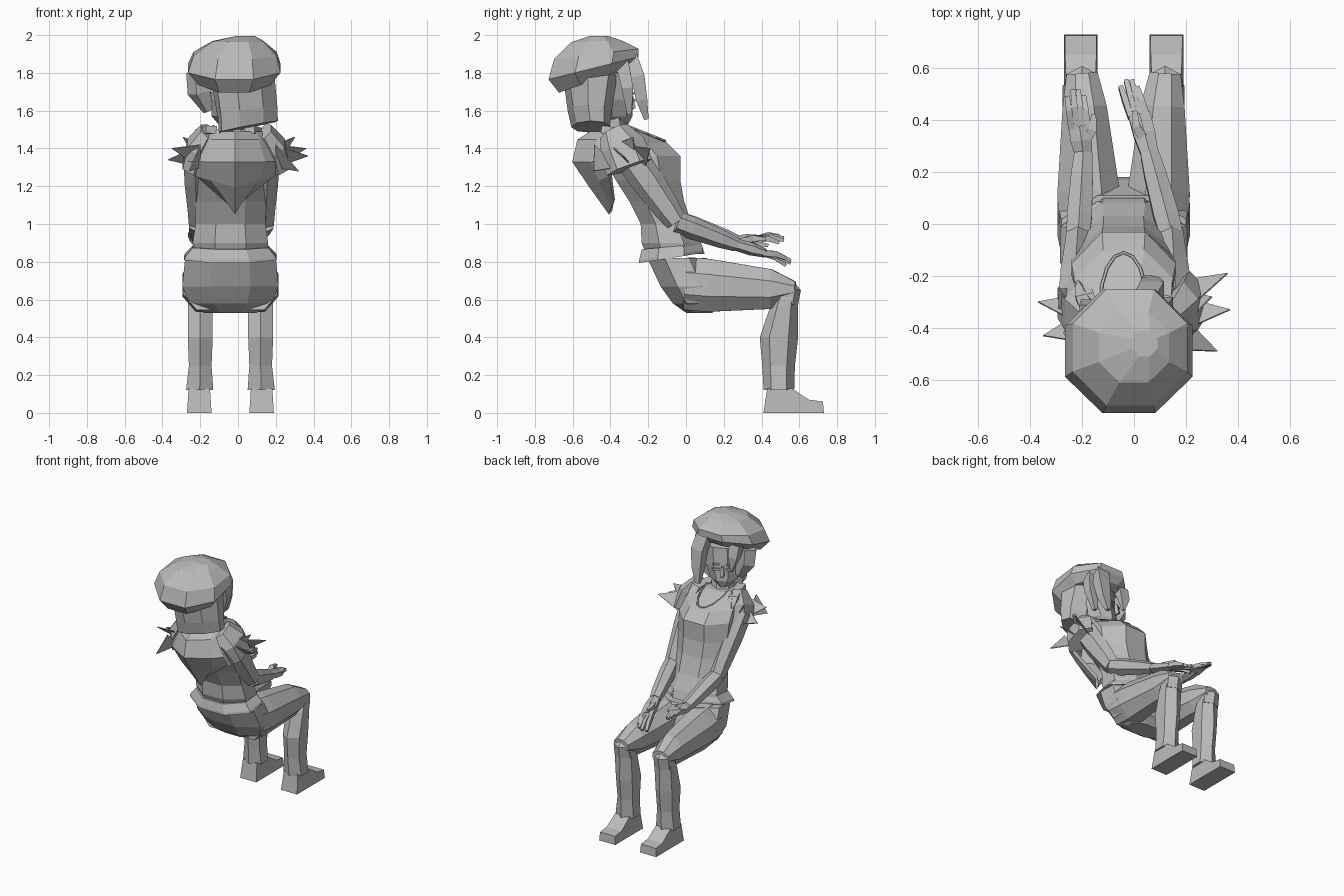
import bpy, bmesh
from math import sin, cos, pi, radians
from mathutils import Vector

if "Cube" in bpy.data.objects:
    bpy.data.objects.remove(bpy.data.objects["Cube"])

grey = bpy.data.materials.new("plain grey")
grey.use_nodes = True
grey.diffuse_color = (0.5, 0.5, 0.5, 1)
grey.node_tree.nodes["Principled BSDF"].inputs["Base Color"].default_value = (0.5, 0.5, 0.5, 1)
UP = Vector((0, 0, 1))
MID = -0.04  # the body's own centre line
SIDES = (("right", -1), ("left", 1))


def finish(name, bm):
    bmesh.ops.recalc_face_normals(bm, faces=bm.faces)
    mesh = bpy.data.meshes.new(name)
    bm.to_mesh(mesh)
    bm.free()
    mesh.materials.append(grey)
    obj = bpy.data.objects.new(name, mesh)
    bpy.context.collection.objects.link(obj)
    return obj


def loft(name, rings, sides=6, normal=None, yaw=0, tilts=None):
    """Skin rings of (x, y, z, half width, half depth) along their path."""
    bm = bmesh.new()
    pts = [Vector(r[:3]) for r in rings]
    loops = []
    for i, r in enumerate(rings):
        n = normal or (pts[min(i + 1, len(pts) - 1)] - pts[max(i - 1, 0)]).normalized()
        if tilts:
            n = Vector((0, -sin(radians(tilts[i])), cos(radians(tilts[i]))))
        ref = Vector((cos(yaw), sin(yaw), 0))
        if abs(n.dot(ref)) > 0.85:
            ref = Vector((0, 1, 0))
        u = (ref - n * ref.dot(n)).normalized()
        v = n.cross(u)
        k = 1 / cos(pi / sides)
        loops.append([bm.verts.new(pts[i] + u * r[3] * k * cos(a) + v * r[4] * k * sin(a))
                      for a in [(j + 0.5) * 2 * pi / sides for j in range(sides)]])
    for lo, hi in zip(loops, loops[1:]):
        for j in range(sides):
            k = (j + 1) % sides
            bm.faces.new((lo[j], lo[k], hi[k], hi[j]))
    bm.faces.new(loops[0])
    bm.faces.new(loops[-1])
    return finish(name, bm)


def stack(name, rows, sides=8, tilts=None):
    """Level rings of (z, back y, front y, half width) on the centre line."""
    return loft(name, [(MID, (b + f) / 2, z, w, (f - b) / 2) for z, b, f, w in rows],
                sides, UP, 0, tilts)


def plate(name, points, thickness):
    """A flat polygon given some thickness."""
    bm = bmesh.new()
    bm.faces.new([bm.verts.new(p) for p in points])
    obj = finish(name, bm)
    mod = obj.modifiers.new("thickness", "SOLIDIFY")
    mod.thickness = thickness
    mod.offset = 0


# torso, shirt hem and pelvis
stack("torso", [(0.84, -0.21, 0.10, 0.19), (0.90, -0.235, 0.08, 0.20), (1.0, -0.24, 0.03, 0.185),
                (1.12, -0.30, -0.01, 0.19), (1.23, -0.37, -0.03, 0.20),
                (1.36, -0.45, -0.03, 0.20), (1.43, -0.48, -0.10, 0.19),
                (1.50, -0.45, -0.28, 0.12)])
stack("shirt_hem", [(0.82, -0.25, 0.09, 0.245), (0.835, -0.25, 0.09, 0.24),
                    (0.88, -0.235, 0.08, 0.20)], 8, (9, 9, 5))
stack("pelvis", [(0.53, 0.0, 0.14, 0.14), (0.58, -0.07, 0.18, 0.22),
                 (0.67, -0.135, 0.17, 0.255), (0.82, -0.205, 0.11, 0.24)])

# legs and shoes
for side, s in SIDES:
    x = MID + s * 0.16
    loft(side + "_thigh", [(MID + s * .13, 0, .685, .12, .14), (MID + s * .135, .12, .675, .12, .14),
                           (x - s * .01, .45, .655, .085, .105), (x, .58, .655, .06, .04)], 8)
    loft(side + "_knee", [(x, .535, .705, .03, .02), (x, .545, .65, .06, .055),
                          (x, .535, .57, .062, .05)], 6, UP)
    loft(side + "_shin", [(x, .54, .66, .055, .04), (x, .52, .57, .066, .062),
                          (x, .492, .40, .066, .088), (x, .49, .25, .06, .075),
                          (x + s * .003, .492, .12, .072, .07)], 6, UP)
    bm = bmesh.new()
    outline = [(.41, 0), (.73, 0), (.725, .06), (.65, .07), (.56, .13), (.43, .13)]
    walls = [[bm.verts.new((x + s * .005 + d * (1 - z), y, z)) for y, z in outline]
             for d in (-.065, .065)]
    for w in walls:
        bm.faces.new(w)
    for j in range(6):
        k = (j + 1) % 6
        bm.faces.new((walls[0][j], walls[0][k], walls[1][k], walls[1][j]))
    finish(side + "_shoe", bm)


# arms with hands: shoulder, elbow, wrist, knuckles, fingertip
def arm(side, s, *joints):
    sh, el, wr, kn, tp = map(Vector, joints)
    loft(side + "_upper_arm", [(*sh, .06, .075), (*sh.lerp(el, .4), .058, .075),
                               (*sh.lerp(el, .8), .048, .062), (*el, .045, .05)])
    loft(side + "_forearm", [(*el, .045, .05), (*el.lerp(wr, .25), .048, .052),
                             (*el.lerp(wr, .75), .042, .042), (*wr, .035, .032)])
    loft(side + "_palm", [(*wr, .033, .028), (*wr.lerp(kn, .5), .042, .03), (*kn, .042, .02)])
    for i in range(4):
        f = i - 1.5
        a = kn + Vector((f * .021, -.01, 0))
        b = tp + Vector((f * .021, -.025 * abs(f), f * s * .012))
        m = a.lerp(b, .55) + Vector((0, 0, .012))
        loft(f"{side}_finger_{i + 1}", [(*a, .012, .017), (*m, .012, .015), (*b, .009, .009)], 4)
    t = wr.lerp(kn, .3)
    loft(side + "_thumb", [(*t, .02, .02), (*(t + Vector((-s * .04, .06, .015))), .016, .016),
                           (*(t + Vector((-s * .045, .12, .01))), .009, .009)], 4)


arm("left", 1, (.16, -.31, 1.38), (.145, -.05, 1.01), (.06, .27, .89), (.02, .42, .845), (-.02, .565, .80))
arm("right", -1, (-.23, -.31, 1.38), (-.215, -.05, 1.01), (-.195, .27, .905), (-.21, .38, .92), (-.225, .53, .92))

# torn sleeves with flat ragged points
tips = {"left": [(.36, -.19, 1.40), (.37, -.33, 1.36), (.32, -.49, 1.28), (.30, -.28, 1.46)],
        "right": [(-.37, -.30, 1.34), (-.35, -.43, 1.40), (-.26, -.57, 1.28), (-.29, -.25, 1.46)]}
for side, s in SIDES:
    loft(side + "_sleeve", [(s * .15 - .01, -.38, 1.49, .04, .07), (s * .20 - .01, -.34, 1.41, .06, .11),
                            (s * .225 - .01, -.30, 1.30, .06, .11)])
    for i, t in enumerate(tips[side]):
        root = Vector((s * .2, t[1] * .5 - .18, 1.36))
        plate(f"{side}_sleeve_point_{i + 1}", [root + Vector((0, .06, -.06)), Vector(t),
                                               root + Vector((0, -.06, .06))], .006)

# pointed cape with a standing collar: z, middle y, edge y, half width
bm = bmesh.new()
rows = []
for z, ym, ye, w in [(1.48, -.50, -.30, .18), (1.44, -.565, -.34, .20), (1.33, -.59, -.38, .25),
                     (1.20, -.50, -.40, .20), (1.06, -.40, -.38, .02)]:
    rows.append([bm.verts.new((MID + .025 + w * f, ym + (ye - ym) * abs(f) ** 1.6,
                               z + .06 * abs(f) * (z < 1.3)))
                 for f in (-1, -.6, 0, .6, 1)])
for lo, hi in zip(rows, rows[1:]):
    for j in range(4):
        bm.faces.new((lo[j], lo[j + 1], hi[j + 1], hi[j]))
cape = finish("cape", bm)
thick = cape.modifiers.new("thickness", "SOLIDIFY")
thick.thickness = .025
thick.offset = 0

# front collar edges
for side, s in SIDES:
    loft(side + "_lapel", [(MID + s * .10, -.44, 1.50, .03, .02), (MID + s * .15, -.28, 1.48, .035, .02),
                           (MID + s * .17, -.19, 1.38, .02, .015)], 4)

# neck and head, turned to one side
loft("neck", [(-.04, -.37, 1.44, .075, .07), (-.02, -.40, 1.60, .06, .06)], 6, UP)
turn = radians(25)
loft("head", [(-.05, -.37, 1.52, .04, .06), (-.04, -.39, 1.57, .09, .10), (-.02, -.41, 1.66, .115, .12),
              (0, -.43, 1.80, .115, .13)], 8, UP, turn)
face = Vector((-sin(turn), cos(turn), 0))
across = Vector((cos(turn), sin(turn), 0))
front = Vector((-.04, -.40, 0))
nose = front + face * .118
loft("nose", [(*(nose + UP * 1.68), .008, .01), (*(nose + face * .01 + UP * 1.615), .012, .014),
              (*(nose + UP * 1.605), .008, .008)], 4, UP, turn)
for side, s in SIDES:
    for part, z, h in (("eye", 1.655, .007), ("brow", 1.69, .005)):
        p = front + face * .108 + across * s * .045 + UP * z
        loft(f"{side}_{part}", [(*(p - UP * h), .022, .007), (*(p + UP * h), .025, .007)], 4, UP, turn)

# hair: bob at the back and long locks beside the face
loft("back_hair", [(.055, -.505, 1.515, .155, .09), (.05, -.51, 1.60, .155, .105),
                   (.025, -.50, 1.78, .16, .14)], 8, Vector((-.2, .06, 1)).normalized(), radians(12))
loft("left_long_lock", [(.05, -.29, 1.88, .045, .035), (.07, -.255, 1.78, .045, .035),
                        (.065, -.235, 1.66, .035, .03), (.05, -.21, 1.555, .015, .012)], 4)
loft("left_inner_lock", [(.09, -.34, 1.86, .045, .035), (.11, -.31, 1.72, .04, .03),
                         (.09, -.30, 1.58, .012, .012)], 4)
loft("right_lock", [(-.20, -.42, 1.80, .06, .05), (-.20, -.41, 1.70, .055, .05),
                    (-.155, -.39, 1.60, .025, .02)], 5)
loft("fringe", [(-.17, -.34, 1.84, .04, .03), (-.17, -.31, 1.76, .035, .02),
                (-.16, -.30, 1.67, .008, .008)], 4)

# full floppy cap, tipped back
loft("cap", [(-.02, -.48, 1.765, .19, .205), (-.02, -.49, 1.825, .245, .245),
             (-.015, -.475, 1.90, .22, .225), (.0, -.475, 1.967, .135, .135),
             (.04, -.46, 1.995, .05, .05)], 8, tilts=(20, 14, 7, 2, 0))

# neck chain hanging on the chest
chain = bpy.data.curves.new("necklace", "CURVE")
chain.dimensions = "3D"
chain.bevel_depth = .006
chain.bevel_resolution = 0
path = chain.splines.new("POLY")
path.points.add(8)
for i, p in enumerate(path.points):
    a = pi * i / 8
    p.co = (MID + .09 * cos(a), -.31 + .20 * sin(a), 1.52 - .08 * sin(a), 1)
chain.materials.append(grey)
bpy.context.collection.objects.link(bpy.data.objects.new("necklace", chain))
